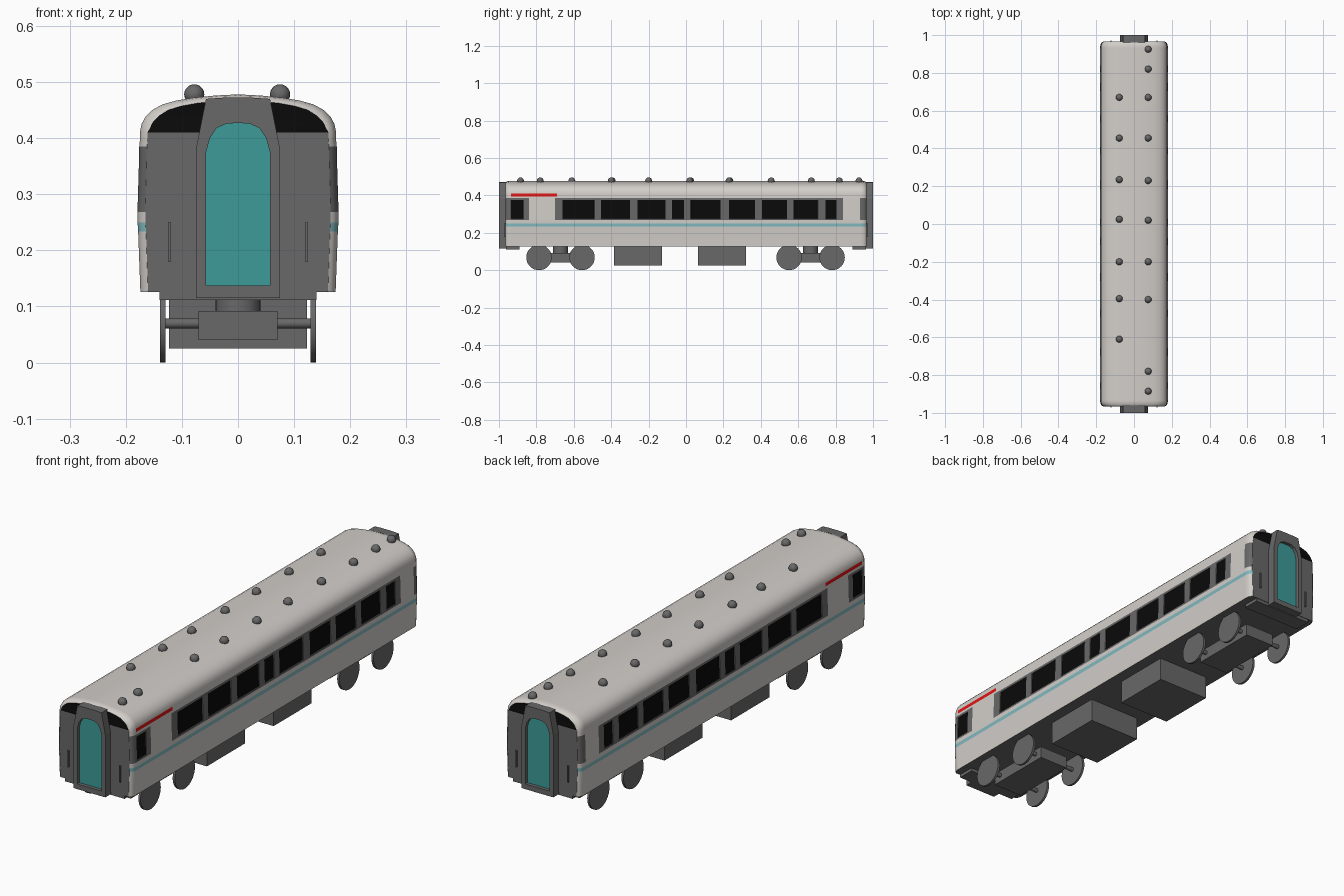
import bpy, bmesh, math
from mathutils import Matrix, Vector

if "Cube" in bpy.data.objects:
    bpy.data.objects.remove(bpy.data.objects["Cube"])


def mat(name, r, g, b):
    m = bpy.data.materials.new(name)
    m.diffuse_color = (r, g, b, 1)
    m.use_nodes = True
    m.node_tree.nodes["Principled BSDF"].inputs["Base Color"].default_value = m.diffuse_color
    return m


WHITE = mat("warm_white", .65, .62, .59)
GREY = mat("dark_grey", .14, .14, .14)
BLACK = mat("black", .003, .003, .003)
TEAL = mat("door_teal", .045, .33, .32)
STRIPE = mat("pale_teal", .22, .49, .52)
RED = mat("red", .75, .008, .008)


def finish(name, bm, mats, smooth=None):
    bmesh.ops.recalc_face_normals(bm, faces=bm.faces)
    me = bpy.data.meshes.new(name)
    bm.to_mesh(me)
    bm.free()
    for m in mats:
        me.materials.append(m)
    ob = bpy.data.objects.new(name, me)
    bpy.context.collection.objects.link(ob)
    if smooth:
        bpy.ops.object.select_all(action='DESELECT')
        ob.select_set(True)
        bpy.context.view_layer.objects.active = ob
        bpy.ops.object.shade_smooth_by_angle(angle=math.radians(smooth))
    return ob


def box(name, x, y, z, m=GREY):
    bm = bmesh.new()
    bmesh.ops.create_cube(bm, size=1)
    for v in bm.verts:
        v.co = [a[0] + (c + .5) * (a[1] - a[0]) for a, c in zip((x, y, z), v.co)]
    return finish(name, bm, [m])


def cyl(name, centre, r, depth, axis='X', seg=32):
    bm = bmesh.new()
    rot = Matrix.Rotation(math.pi / 2, 4, 'Y') if axis == 'X' else Matrix()
    bmesh.ops.create_cone(bm, cap_ends=True, segments=seg, radius1=r, radius2=r,
                          depth=depth, matrix=Matrix.Translation(centre) @ rot)
    return finish(name, bm, [GREY], 35)


# Body shell: half cross-section lofted along y, cut at every colour change
half = [(.174, .126), (.178, .234), (.179, .25), (.179, .268), (.179, .275), (.176, .375),
        (.176, .385), (.175, .395), (.175, .41), (.172, .425), (.165, .438), (.153, .45),
        (.135, .460), (.11, .467), (.08, .472), (.04, .476), (0, .478)]
ring = half + [(-x, z) for x, z in half[-2::-1]]
windows = [(-.935, -.87), (-.66, -.49), (-.455, -.30), (-.26, -.11), (-.075, -.01), (.025, .185),
           (.23, .37), (.405, .54), (.575, .705), (.745, .805)]
panels = [(-.84, -.70), (.84, .93)]
red_zone = (-.935, -.69)
ys = {y for span in windows + panels + [red_zone] for y in span}
ys = sorted(ys | {s * y for s in (-1, 1) for y in (.94, .953, .961, .965)})
inset = {.94: 0, .953: .003, .961: .008, .965: .014}
bm = bmesh.new()
rows = []
for y in ys:
    d = inset.get(abs(y), 0)
    rows.append([bm.verts.new((x * (1 - d / .178), y, z - (d * .7 if z > .42 else 0))) for x, z in ring])
n = len(ring)
for a, b in zip(rows, rows[1:]):
    for i in range(n):
        j = (i + 1) % n
        bm.faces.new((a[i], a[j], b[j], b[i]))
caps = []
for row in (rows[0], rows[-1]):
    for i in range(n // 2):
        vs = [row[i], row[i + 1], row[n - 2 - i], row[n - 1 - i]]
        caps.append(bm.faces.new(list(dict.fromkeys(vs))))


def within(y, spans):
    return any(a < y < b for a, b in spans)


glass = []
for f in bm.faces:
    c = f.calc_center_median()
    f.material_index = 0
    if f in caps:
        f.material_index = 2 if c.z > .405 else 1
    elif c.z < .13:
        f.material_index = 1
    elif .234 < c.z < .25:
        f.material_index = 3
    elif .268 < c.z < .385 and not within(c.y, panels):
        f.material_index = 1
        if .275 < c.z < .375 and within(c.y, windows):
            f.material_index = 2
            glass.append(f)
    elif .395 < c.z < .41 and within(c.y, [red_zone]):
        f.material_index = 4
bmesh.ops.recalc_face_normals(bm, faces=bm.faces)
rims = bmesh.ops.inset_individual(bm, faces=glass, thickness=.001, depth=-.003)['faces']
for f in rims:
    f.material_index = 1
finish("car_body", bm, [WHITE, GREY, BLACK, STRIPE, RED], 30)

# Gangway frames, doors, handrails and underframe steps at both ends
outer = [(.075, .115), (.075, .38), (.066, .425), (.057, .47), (.028, .472), (0, .472)]
inner = [(.057, .137), (.057, .375), (.050, .40), (.038, .418), (.02, .426), (0, .427)]
outer += [(-x, z) for x, z in outer[-2::-1]]
inner += [(-x, z) for x, z in inner[-2::-1]]
for s, end in ((-1, "front"), (1, "back")):
    bm = bmesh.new()
    loops = [[bm.verts.new((x, s * y, z)) for x, z in pts]
             for pts, y in ((outer, .95), (outer, 1.0), (inner, 1.0), (inner, .95))]
    for a, b in zip(loops, loops[1:]):
        for i in range(len(a)):
            j = (i + 1) % len(a)
            bm.faces.new((a[i], a[j], b[j], b[i]))
    finish(end + "_gangway_frame", bm, [GREY])
    bm = bmesh.new()
    door = bm.faces.new([bm.verts.new((x, s * .985, z)) for x, z in inner])
    back = bmesh.ops.extrude_face_region(bm, geom=[door])['geom']
    for v in back:
        if isinstance(v, bmesh.types.BMVert):
            v.co.y -= s * .008
    finish(end + "_door", bm, [TEAL])
    box(end + "_step", (-.14, .14), sorted((s * .89, s * .963)), (.112, .135))
    for x in (-.122, .122):
        box(end + "_handrail", (x - .003, x + .003), sorted((s * .96, s * .972)), (.18, .25))

# Bogies with wheels
for cy, end in ((-.671, "front"), (.666, "back")):
    box(end + "_bogie_frame", (-.07, .07), (cy - .15, cy + .15), (.04, .092))
    cyl(end + "_bogie_pivot", (0, cy, .11), .04, .04, 'Z')
    for dy in (-.115, .115):
        cyl(end + "_axle", (0, cy + dy, .07), .009, .262, seg=16)
        for x in (-.134, .134):
            cyl(end + "_wheel", (x, cy + dy, .068), .068, .01)

# Underfloor equipment boxes
for y in ((-.385, -.128), (.064, .32)):
    box("equipment_box", (-.123, .123), y, (.025, .13))

# Roof vents
right = (.925, .82, .67, .455, .23, .02, -.20, -.40, -.78, -.885)
left = (.67, .455, .235, .025, -.20, -.395, -.61)
for x, places in ((.075, right), (-.078, left)):
    for y in places:
        bm = bmesh.new()
        bmesh.ops.create_uvsphere(bm, u_segments=16, v_segments=10, radius=.018,
                                  matrix=Matrix.Translation((x, y, .478)))
        finish("roof_vent", bm, [GREY], 40)
